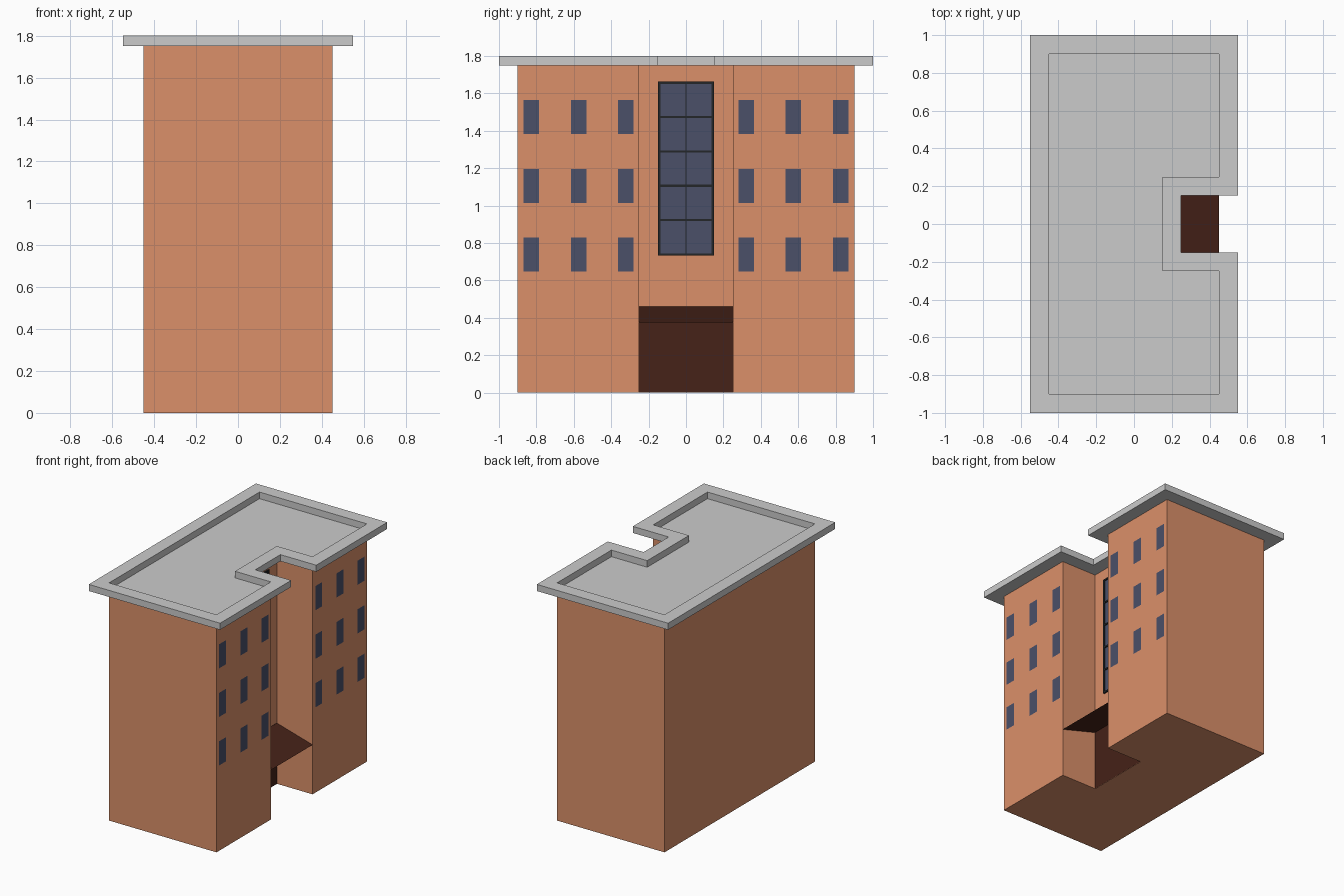
import bpy

if "Cube" in bpy.data.objects:
    bpy.data.objects.remove(bpy.data.objects["Cube"])


def material(name, rgb):
    m = bpy.data.materials.new(name)
    m.diffuse_color = (*rgb, 1)
    m.use_nodes = True
    m.node_tree.nodes["Principled BSDF"].inputs["Base Color"].default_value = m.diffuse_color
    return m


BRICK = material("brick_orange", (0.71, 0.28, 0.144))
GLASS = material("window_blue", (0.069, 0.08, 0.14))
BROWN = material("entrance_brown", (0.061, 0.016, 0.009))
BLACK = material("frame_black", (0.017, 0.019, 0.021))


def make(name, verts, faces, mat=None):
    me = bpy.data.meshes.new(name)
    me.from_pydata(verts, [], faces)
    me.update()
    ob = bpy.data.objects.new(name, me)
    bpy.context.collection.objects.link(ob)
    if mat:
        me.materials.append(mat)
    return ob


def panel(name, x, y, z, w, h, mat):
    """Flat panel facing +x, centred on y and z."""
    a, b = w / 2, h / 2
    return make(name, [(x, y - a, z - b), (x, y + a, z - b),
                       (x, y + a, z + b), (x, y - a, z + b)], [(0, 1, 2, 3)], mat)


def box(name, center, size, mat):
    bpy.ops.mesh.primitive_cube_add(size=1, location=center)
    ob = bpy.context.object
    ob.name = name
    ob.scale = size
    ob.data.materials.append(mat)


def outline(d):
    """U-shaped plan with a notch on the +x side, grown outward by d."""
    x, y, nx, ny = 0.45 + d, 0.9 + d, 0.15 + d, 0.25 - d
    return [(-x, -y), (x, -y), (x, -ny), (nx, -ny),
            (nx, ny), (x, ny), (x, y), (-x, y)]


def rings(name, loops, caps, closed, mat=None):
    """Bridge a series of (offset, z) outline loops."""
    verts = [(px, py, z) for d, z in loops for px, py in outline(d)]
    k, n = len(loops), 8
    faces = list(caps)
    for r in range(k if closed else k - 1):
        s = (r + 1) % k
        for i in range(n):
            j = (i + 1) % n
            faces.append((r * n + i, r * n + j, s * n + j, s * n + i))
    return make(name, verts, faces, mat)


# Brick walls with underside
rings("building_walls", [(0, 0), (0, 1.75)], [tuple(range(7, -1, -1))], False, BRICK)

# Overhanging roof rim with sunken roof floor
rings("roof", [(0.1, 1.75), (0.1, 1.8), (0, 1.8), (0, 1.75)],
      [tuple(range(24, 32))], True)

# Small windows, three columns by three rows on each wing
for side in (-1, 1):
    for y in (0.322, 0.574, 0.827):
        for z in (0.738, 1.105, 1.473):
            panel("window", 0.451, side * y, z, 0.083, 0.183, GLASS)

# Tall stairwell window: glass, frame and glazing bars
z0, z1, half, t, depth = 0.733, 1.663, 0.149, 0.012, 0.01
zc, h = (z0 + z1) / 2, z1 - z0
fx = 0.15 + depth / 2
panel("stair_window_glass", 0.153, 0, zc, 2 * half - t, h - t, GLASS)
for y in (-half + t / 2, 0, half - t / 2):
    w = t if y else 0.008
    box("stair_window_upright", (fx, y, zc), (depth, w, h), BLACK)
for i in range(6):
    z = z0 + t / 2 + i * (h - t) / 5
    box("stair_window_crossbar", (fx, 0, z), (depth, 2 * half, t), BLACK)

# Entrance door wall and sloping canopy in the notch
panel("entrance_door", 0.152, 0, 0.23, 0.5, 0.46, BROWN)
make("entrance_canopy", [(0.15, -0.25, 0.46), (0.45, -0.25, 0.375),
                         (0.45, 0.25, 0.375), (0.15, 0.25, 0.46)],
     [(0, 1, 2, 3)], BROWN)
